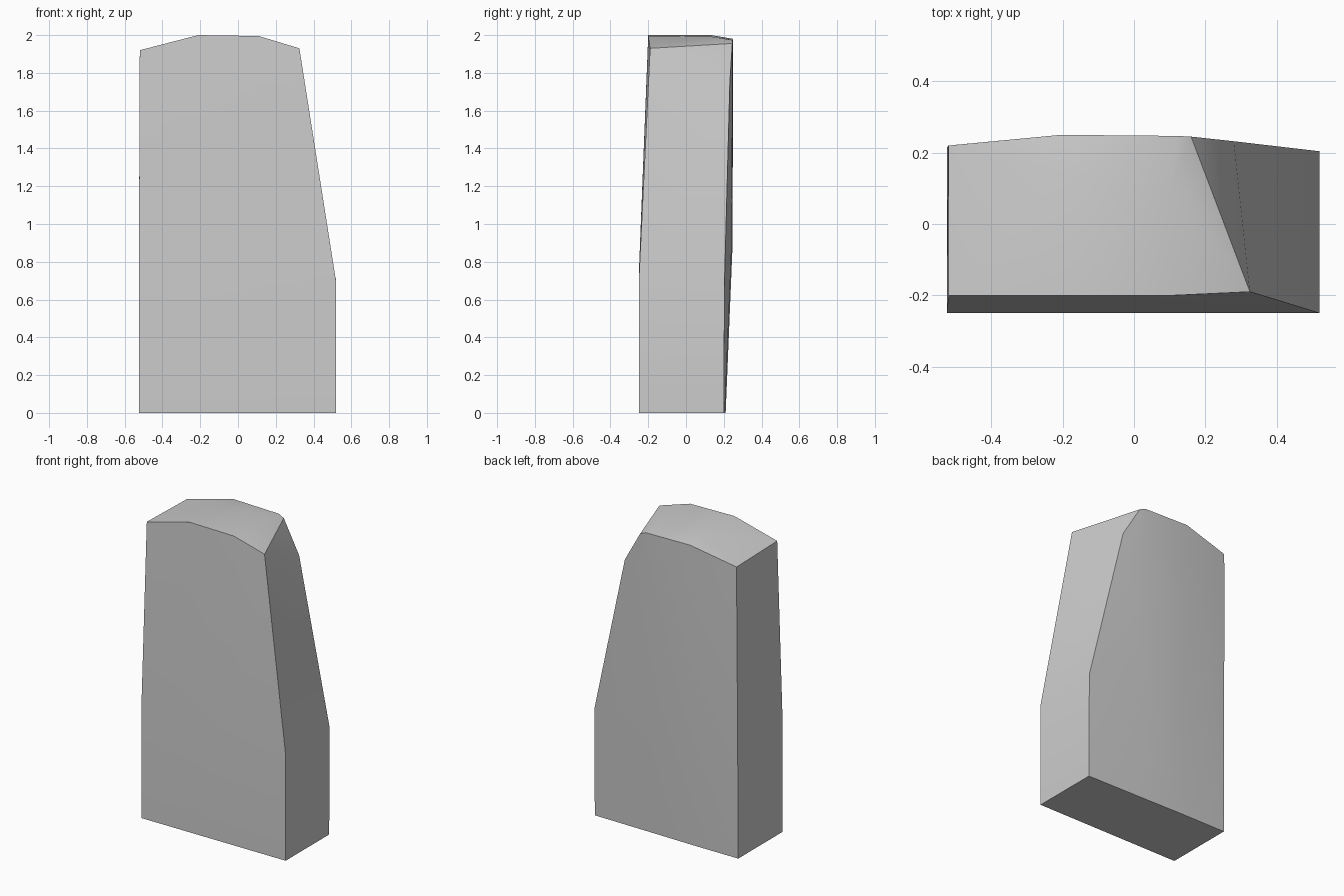
import bpy, bmesh, math

cube = bpy.data.objects.get("Cube")
if cube:
    bpy.data.objects.remove(cube, do_unlink=True)

# Stone colour
stone = bpy.data.materials.new("grey_stone")
stone.use_nodes = True
grey = (0.6, 0.6, 0.6, 1)
stone.diffuse_color = grey
stone.node_tree.nodes["Principled BSDF"].inputs["Base Color"].default_value = grey

# Front and back outlines, row by row from the base, left to right in each row
FRONT = [
    [(-.525, -.25, 0), (-.2, -.25, 0), (.12, -.25, 0), (.52, -.25, 0)],
    [(-.525, -.25, .7), (-.2, -.25, .73), (.12, -.25, .71), (.52, -.25, .69)],
    [(-.52, -.2, 1.92), (-.21, -.2, 2), (.11, -.2, 1.995), (.325, -.19, 1.93)],
]
BACK = [
    [(-.525, .21, 0), (-.2, .21, 0), (.12, .205, 0), (.52, .2, 0)],
    [(-.524, .215, .8), (-.2, .245, .85), (.12, .24, .85), (.52, .204, .7)],
    [(-.521, .22, 1.7), (-.205, .25, 1.75), (.12, .247, 1.75), (.28, .232, 1.75)],
    [(-.52, .22, 1.91), (-.205, .25, 1.98), (.12, .247, 1.974), (.16, .245, 1.956)],
]

bm = bmesh.new()
front = [[bm.verts.new(p) for p in row] for row in FRONT]
back = [[bm.verts.new(p) for p in row] for row in BACK]


def skin(rows):
    """Fill a grid of points with quads."""
    for low, high in zip(rows, rows[1:]):
        for i in range(len(low) - 1):
            bm.faces.new((low[i], low[i + 1], high[i + 1], high[i]))


# Broad faces and base
skin(front)
skin(back)
bm.faces.new(front[0] + back[0][::-1])

# Narrow sides
for side in (0, 3):
    f = [row[side] for row in front]
    b = [row[side] for row in back]
    bm.faces.new((f[0], f[1], b[1], b[0]))
    bm.faces.new((f[1], f[2], b[2], b[1]))
    bm.faces.new((f[2], b[3], b[2]))

# Gently crowned top
f, b = front[-1], back[-1]
crown = [bm.verts.new(p) for p in ((-.2, .13, 2), (.11, .13, 1.993))]
bm.faces.new((f[1], f[2], crown[1], crown[0]))
bm.faces.new((crown[0], crown[1], b[2], b[1]))
for end, near, mid in ((0, 1, crown[0]), (3, 2, crown[1])):
    bm.faces.new((f[end], f[near], mid))
    bm.faces.new((f[end], mid, b[end]))
    bm.faces.new((b[end], mid, b[near]))

bmesh.ops.recalc_face_normals(bm, faces=bm.faces)
mesh = bpy.data.meshes.new("stone_slab")
bm.to_mesh(mesh)
bm.free()
mesh.materials.append(stone)
slab = bpy.data.objects.new("stone_slab", mesh)
bpy.context.collection.objects.link(slab)

# Smooth faces with crisp outer edges
bpy.ops.object.select_all(action="DESELECT")
slab.select_set(True)
bpy.context.view_layer.objects.active = slab
bpy.ops.object.shade_smooth_by_angle(angle=math.radians(35))
